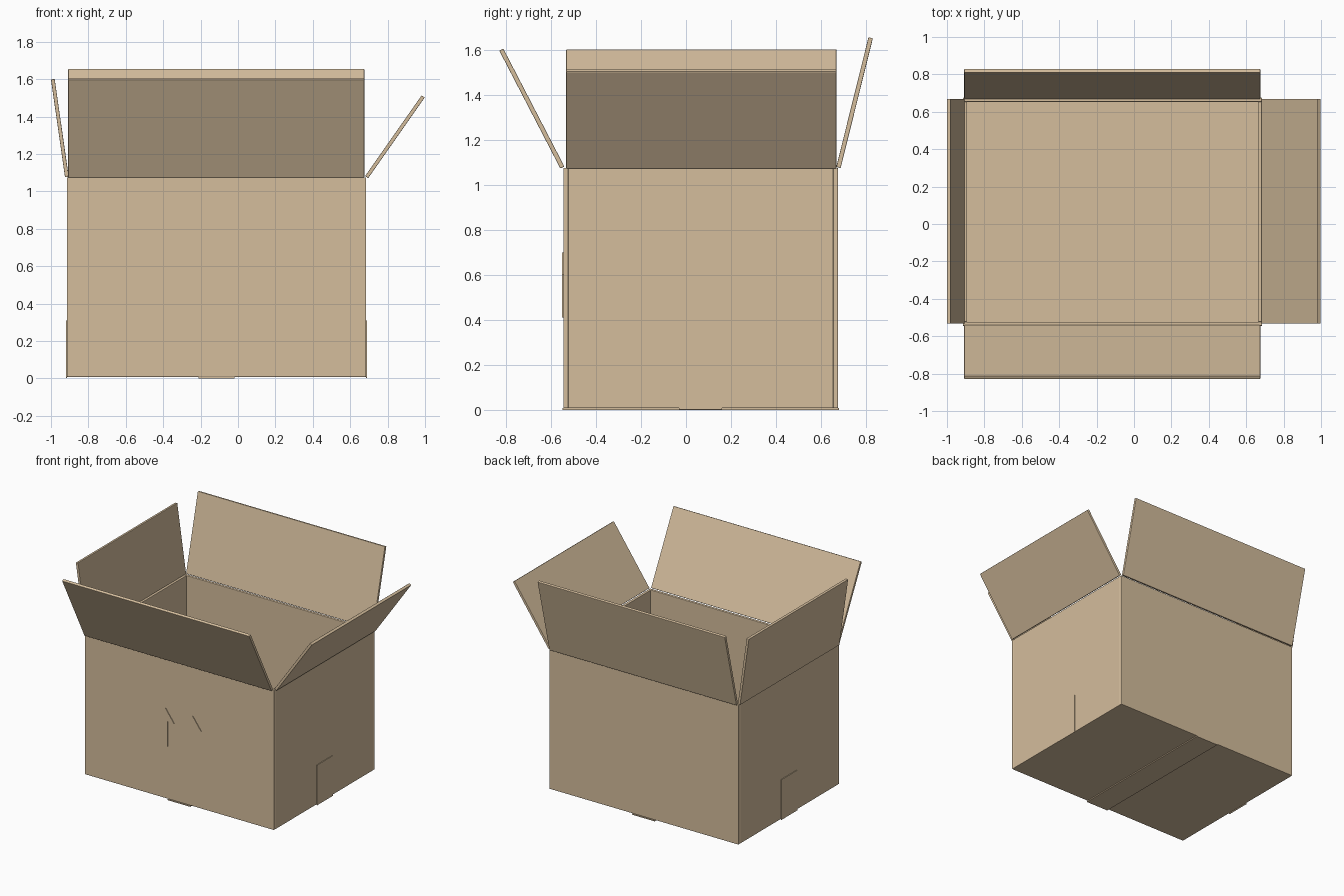
import bpy, bmesh, math
from mathutils import Vector

if "Cube" in bpy.data.objects:
    bpy.data.objects.remove(bpy.data.objects["Cube"])

card = bpy.data.materials.new("cardboard")
card.diffuse_color = (0.66, 0.51, 0.335, 1)
card.use_nodes = True
card.node_tree.nodes["Principled BSDF"].inputs["Base Color"].default_value = card.diffuse_color

X0, X1, Y0, Y1 = -0.915, 0.685, -0.545, 0.675   # outer walls
Z0, Z1, T = 0.008, 1.075, 0.022                 # floor, rim, board thickness


def finish(name, bm, bevel=0.0):
    bmesh.ops.recalc_face_normals(bm, faces=bm.faces)
    me = bpy.data.meshes.new(name)
    bm.to_mesh(me)
    bm.free()
    me.materials.append(card)
    ob = bpy.data.objects.new(name, me)
    bpy.context.collection.objects.link(ob)
    if bevel:
        mod = ob.modifiers.new("rounded_edges", 'BEVEL')
        mod.width, mod.segments = bevel, 2
    return ob


def prism(name, profile, offset, bevel=0.0):
    """Extrude a closed profile of 3D points along an offset."""
    bm = bmesh.new()
    face = bm.faces.new([bm.verts.new(p) for p in profile])
    ext = bmesh.ops.extrude_face_region(bm, geom=[face])
    verts = [g for g in ext["geom"] if isinstance(g, bmesh.types.BMVert)]
    bmesh.ops.translate(bm, verts=verts, vec=offset)
    return finish(name, bm, bevel)


def slab(name, x, y, z, bevel=0.0):
    pts = [(x[0], y[0], z[0]), (x[1], y[0], z[0]), (x[1], y[1], z[0]), (x[0], y[1], z[0])]
    return prism(name, pts, (0, 0, z[1] - z[0]), bevel)


def flap(name, axis, hinge, tip, span):
    """Tilted board: hinge and tip are (out, z) centre points, span runs along the rim."""
    a, b = Vector(hinge), Vector(tip)
    d = (b - a).normalized()
    n = Vector((-d.y, d.x)) * 0.01
    prof = [a - n, b - n, b + n, a + n]
    if axis == 'X':
        pts, off = [(p.x, span[0], p.y) for p in prof], (0, span[1] - span[0], 0)
    else:
        pts, off = [(span[0], p.x, p.y) for p in prof], (span[1] - span[0], 0, 0)
    return prism(name, pts, off, 0.003)


# Box body: floor and four walls
slab("floor", (X0 + 0.005, X1 - 0.005), (Y0 + 0.005, Y1 - 0.005), (Z0, Z0 + T))
slab("front_wall", (X0, X1), (Y0, Y0 + T), (Z0, Z1), 0.004)
slab("back_wall", (X0, X1), (Y1 - T, Y1), (Z0, Z1), 0.004)
slab("left_wall", (X0, X0 + T), (Y0 + T, Y1 - T), (Z0, Z1), 0.003)
slab("right_wall", (X1 - T, X1), (Y0 + T, Y1 - T), (Z0, Z1), 0.003)

# Open flaps
flap("front_flap", 'Y', (-0.549, 1.077), (-0.82, 1.60), (-0.908, 0.675))
flap("back_flap", 'Y', (0.677, 1.077), (0.82, 1.653), (-0.908, 0.675))
flap("left_flap", 'X', (-0.915, 1.077), (-0.99, 1.60), (-0.532, 0.668))
flap("right_flap", 'X', (0.688, 1.077), (0.99, 1.508), (-0.532, 0.668))

# Tape under the floor and up both ends
slab("bottom_tape", (-0.21, -0.02), (Y0 - 0.004, Y1 + 0.004), (0, Z0))
slab("left_tape", (X0 - 0.005, X0), (-0.03, 0.16), (0.003, 0.31))
slab("right_tape", (X1, X1 + 0.005), (-0.03, 0.16), (0.003, 0.31))

# Pair of raised upward arrows on the front
for side, cx in (("left", -0.23), ("right", 0.0)):
    outline = [(-0.02, 0.41), (0.02, 0.41), (0.02, 0.60), (0.073, 0.60),
               (0, 0.70), (-0.073, 0.60), (-0.02, 0.60)]
    prism(side + "_arrow", [(cx + x, Y0, z) for x, z in outline], (0, -0.005, 0))
